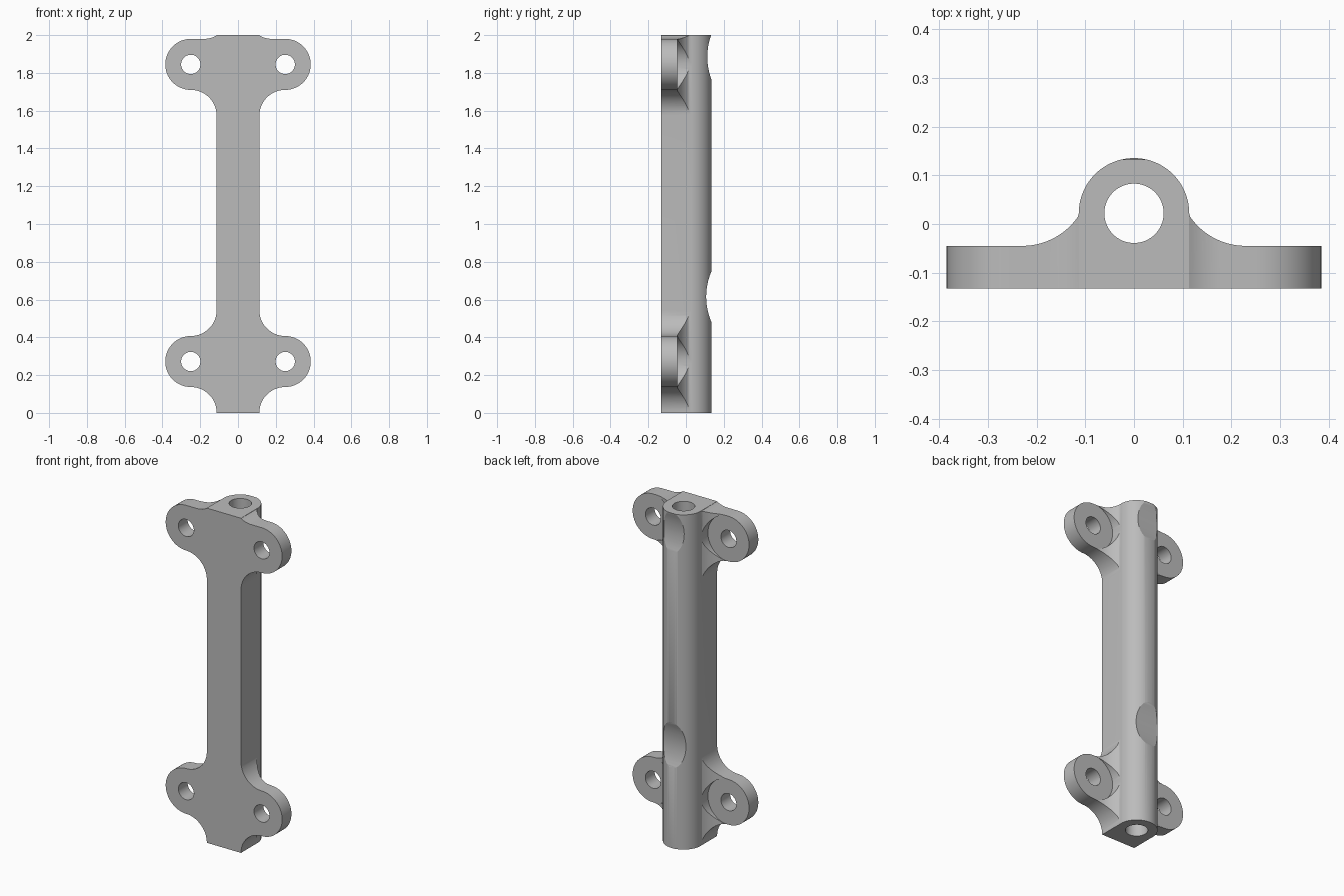
import bpy, bmesh, math
from mathutils import Vector, Matrix

if "Cube" in bpy.data.objects:
    bpy.data.objects.remove(bpy.data.objects["Cube"])

# Main dimensions
EAR_X, EAR_R, FILLET = 0.25, 0.135, 0.137
LOW_Z, HIGH_Z = 0.272, 1.845
BODY_X = EAR_X - FILLET
FRONT_Y, PLATE_Y = -0.133, -0.045
TUBE_Y, TUBE_R, BORE_R = 0.022, 0.1135, 0.061


def arc(cx, cy, r, start, end, steps=20):
    angles = [math.radians(start + (end - start) * i / steps) for i in range(steps + 1)]
    return [(cx + r * math.cos(a), cy + r * math.sin(a)) for a in angles]


def mirrored(half):
    """Close a right-hand half outline with its mirror image."""
    pts = []
    for p in half:
        if not pts or (Vector(p) - Vector(pts[-1])).length > 1e-4:
            pts.append(p)
    return pts + [(-x, y) for x, y in reversed(pts) if x > 1e-5]


def new_object(name, bm):
    bmesh.ops.recalc_face_normals(bm, faces=bm.faces)
    mesh = bpy.data.meshes.new(name)
    bm.to_mesh(mesh)
    bm.free()
    obj = bpy.data.objects.new(name, mesh)
    bpy.context.collection.objects.link(obj)
    return obj


def prism(name, outline, place, direction):
    bm = bmesh.new()
    face = bm.faces.new([bm.verts.new(place(a, b)) for a, b in outline])
    grown = bmesh.ops.extrude_face_region(bm, geom=[face], use_keep_orig=True)
    moved = [v for v in grown["geom"] if isinstance(v, bmesh.types.BMVert)]
    bmesh.ops.translate(bm, verts=moved, vec=direction)
    return new_object(name, bm)


def rod(name, centre, radius, length, axis, segments=64):
    bm = bmesh.new()
    turn = Vector((0, 0, 1)).rotation_difference(Vector(axis)).to_matrix().to_4x4()
    bmesh.ops.create_cone(bm, cap_ends=True, segments=segments, radius1=radius,
                          radius2=radius, depth=length,
                          matrix=Matrix.Translation(centre) @ turn)
    return new_object(name, bm)


def combine(target, tool, operation):
    mod = target.modifiers.new(operation, "BOOLEAN")
    mod.operation, mod.solver, mod.object = operation, "EXACT", tool
    bpy.context.view_layer.objects.active = target
    bpy.ops.object.modifier_apply(modifier=mod.name)
    bpy.data.objects.remove(tool)


# Front outline: narrow body with two pairs of rounded ears
outline = (arc(EAR_X, 0, FILLET, 180, 90)
           + arc(EAR_X, LOW_Z, EAR_R, -90, 90, 32)
           + arc(EAR_X, LOW_Z + EAR_R + FILLET, FILLET, 270, 180)
           + arc(EAR_X, HIGH_Z - EAR_R - FILLET, FILLET, 180, 90)
           + arc(EAR_X, HIGH_Z, EAR_R, -90, 90, 32)
           + arc(0.18, 2.11, 0.13, 270, 239, 8)
           + [(BODY_X, 2.0)])
bracket = prism("tube_bracket", mirrored(outline),
                lambda x, z: (x, -0.3, z), (0, 0.6, 0))

# Cross-section: flat plate flaring into a round tube
section = ([(0.45, FRONT_Y), (0.45, PLATE_Y)]
           + arc(0.23, PLATE_Y + 0.14, 0.14, 270, 215)
           + arc(0, TUBE_Y, TUBE_R, 0, 90, 32))
combine(bracket, prism("section_cutter", mirrored(section),
                       lambda x, y: (x, y, -0.2), (0, 0, 2.4)), "INTERSECT")

# Long bore through the tube
combine(bracket, rod("bore_cutter", (0, TUBE_Y, 1), BORE_R, 3, (0, 0, 1)), "DIFFERENCE")

# Flat seats and screw holes in the ears
for z in (LOW_Z, HIGH_Z):
    for x in (-EAR_X, EAR_X):
        combine(bracket, rod("seat_cutter", (x, PLATE_Y + 0.1495, z), FILLET, 0.3,
                             (0, 1, 0), 96), "DIFFERENCE")
        combine(bracket, rod("hole_cutter", (x, 0, z), 0.051, 0.8, (0, 1, 0), 48), "DIFFERENCE")

# Shallow scallops along the back of the tube
for y, z in ((0.447, 0.615), (0.453, 1.885)):
    combine(bracket, rod("scallop_cutter", (0, y, z), 0.34, 0.6, (1, 0, 0), 128), "DIFFERENCE")

# Plain grey finish
grey = bpy.data.materials.new("plain_grey")
grey.use_nodes = True
colour = (0.5, 0.5, 0.5, 1)
grey.diffuse_color = colour
grey.node_tree.nodes["Principled BSDF"].inputs["Base Color"].default_value = colour
bracket.data.materials.clear()
bracket.data.materials.append(grey)
for face in bracket.data.polygons:
    face.material_index = 0

bpy.ops.object.select_all(action="DESELECT")
bracket.select_set(True)
bpy.context.view_layer.objects.active = bracket
bpy.ops.object.shade_smooth_by_angle(angle=math.radians(25))
